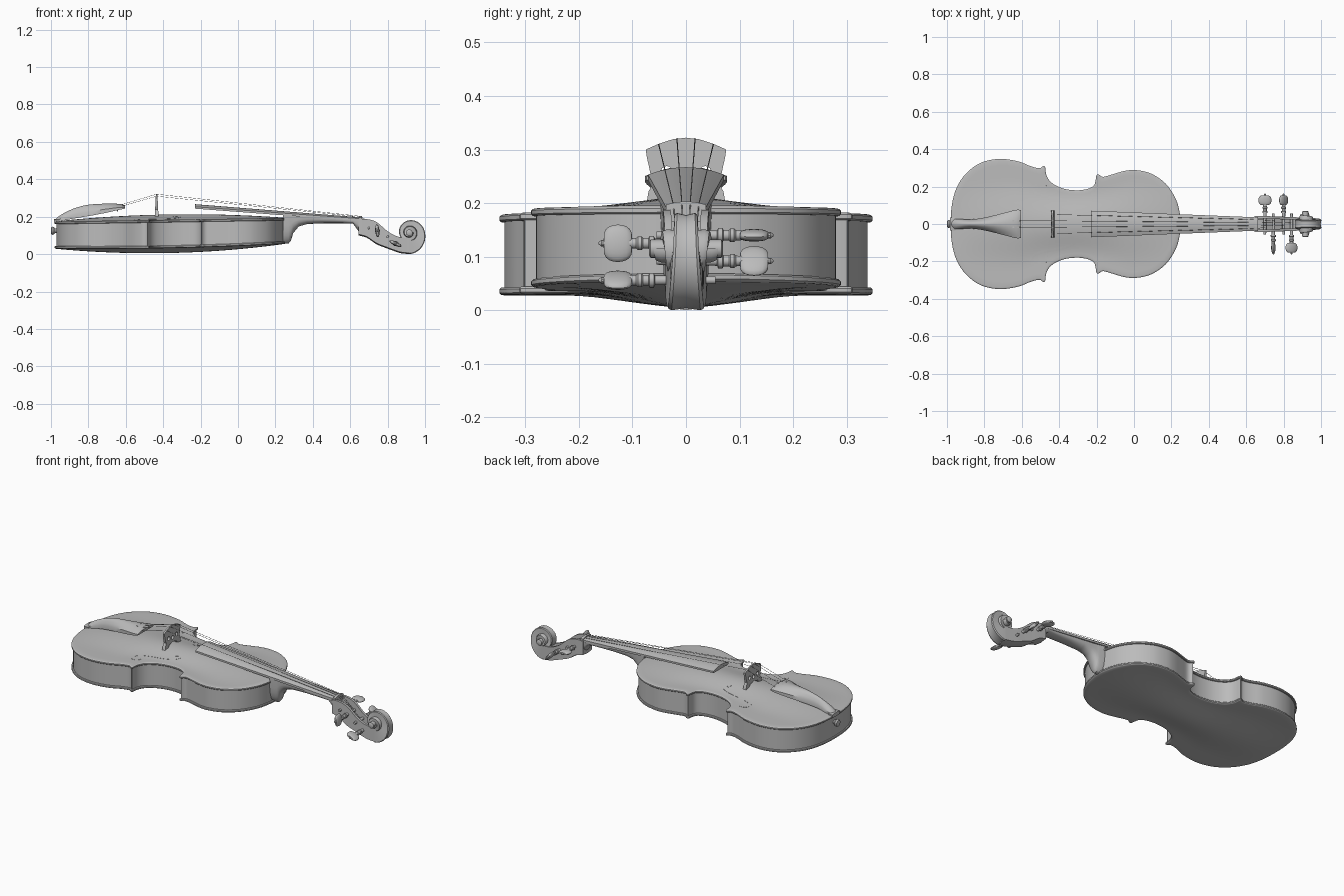
import bpy, bmesh, math
from mathutils import Vector, Matrix
from mathutils.bvhtree import BVHTree

cube = bpy.data.objects.get("Cube")
if cube:
    bpy.data.objects.remove(cube, do_unlink=True)

grey = bpy.data.materials.new("plain_grey")
grey.use_nodes = True
grey.diffuse_color = (0.5, 0.5, 0.5, 1)
grey.node_tree.nodes["Principled BSDF"].inputs["Base Color"].default_value = (0.5, 0.5, 0.5, 1)


def shade(ob, angle=35):
    ob.data.shade_smooth()
    ob.data.set_sharp_from_angle(angle=math.radians(angle))


def finish(name, bm, matrix=None):
    bmesh.ops.remove_doubles(bm, verts=bm.verts, dist=1e-5)
    bmesh.ops.recalc_face_normals(bm, faces=bm.faces)
    if matrix:
        bm.transform(matrix)
    me = bpy.data.meshes.new(name)
    bm.to_mesh(me)
    bm.free()
    me.materials.append(grey)
    ob = bpy.data.objects.new(name, me)
    bpy.context.collection.objects.link(ob)
    shade(ob)
    return ob


def loft(name, rings, caps=True, matrix=None):
    """Skin a list of equal closed rings."""
    bm = bmesh.new()
    vs = [[bm.verts.new(p) for p in r] for r in rings]
    n = len(vs[0])
    for a, b in zip(vs, vs[1:]):
        for i in range(n):
            j = (i + 1) % n
            bm.faces.new((a[i], a[j], b[j], b[i]))
    if caps:
        bm.faces.new(vs[0])
        bm.faces.new(vs[-1])
    return finish(name, bm, matrix)


def lathe(name, profile, matrix, sides=20):
    """Turn (position, radius) pairs about the local z axis."""
    ang = [2 * math.pi * i / sides for i in range(sides)]
    return loft(name, [[(r * math.cos(a), r * math.sin(a), h) for a in ang]
                       for h, r in profile], True, matrix)


def smooth_path(pts, steps, closed=False):
    """Catmull-Rom curve through the points."""
    pts = [Vector(p) for p in pts]
    n, out = len(pts), []
    get = (lambda i: pts[i % n]) if closed else (lambda i: pts[min(max(i, 0), n - 1)])
    for i in range(n if closed else n - 1):
        a, b, c, d = (get(i + k) for k in (-1, 0, 1, 2))
        for s in range(steps):
            t = s / steps
            out.append(0.5 * (2 * b + (c - a) * t + (2 * a - 5 * b + 4 * c - d) * t * t
                              + (3 * b - a - 3 * c + d) * t ** 3))
    return out if closed else out + [pts[-1]]


def cut(ob, cutter):
    mod = ob.modifiers.new("cut", 'BOOLEAN')
    mod.object, mod.solver = cutter, 'EXACT'
    bpy.context.view_layer.objects.active = ob
    bpy.ops.object.modifier_apply(modifier=mod.name)
    bpy.data.objects.remove(cutter, do_unlink=True)
    shade(ob)


# Body outline: lower bout, corner, waist, corner, upper bout
half = [(-.98, 0), (-.974, .1), (-.95, .19), (-.9, .268), (-.82, .327), (-.72, .348),
        (-.62, .335), (-.55, .308), (-.505, .298), (-.487, .309), (-.475, .305), (-.468, .26),
        (-.44, .22), (-.38, .19), (-.31, .18), (-.25, .187), (-.215, .206), (-.205, .235),
        (-.2, .262), (-.187, .264), (-.165, .252), (-.11, .267), (-.05, .284), (.01, .288),
        (.09, .27), (.17, .215), (.225, .13), (.246, .05), (.25, 0)]
outline = smooth_path(half + [(x, -y) for x, y in half[-2:0:-1]], 4, True)


def inset(d):
    n, out = len(outline), []
    for i, p in enumerate(outline):
        t = (outline[(i + 1) % n] - outline[i - 1]).normalized()
        out.append(p + Vector((t.y, -t.x)) * d)
    return out


def top_z(x): return .19 + .016 * x
def back_z(x): return .028 + .027 * (x + .75) ** 2


def bulge(x, y):
    """Arching of the plates: one along the middle, fading to zero at the rim."""
    width = .18 + .06 * min(1, ((x + .32) / .3) ** 2)
    along = max(0, 1 - ((x + .365) / .62) ** 2)
    return along * .5 * (1 + math.cos(math.pi * min(1, abs(y) / width)))


def plate(name, base, sign, rise):
    """Arched plate with a rounded rim; sign is the outward z direction."""
    inner = inset(.008)

    def arch(s, sink):
        ring = []
        for p in inner:
            spine = -.365 + (p.x + .365) * .65
            x, y = spine + (p.x - spine) * s, p.y * s
            ring.append((x, y, base(x) + sign * (rise * bulge(x, y) - sink)))
        return ring
    steps = [i / 12 for i in range(13)]
    rim = [[(p.x, p.y, base(p.x) - sign * dz) for p in inset(d)]
           for d, dz in ((.003, .001), (0, .004), (0, .011), (.003, .014))]
    return loft(name, [arch(s, 0) for s in steps] + rim + [arch(s, .014) for s in steps[::-1]], False)


plate("back_plate", back_z, -1, .026)
top_plate = plate("top_plate", top_z, 1, .028)
rib = inset(.009)
loft("ribs", [[(p.x, p.y, f(p.x) + d) for p in rib]
              for f, d in ((back_z, .008), (top_z, -.008))], False)

# Curled sound holes laid as thin plates on the arched top
surface = BVHTree.FromPolygons([v.co for v in top_plate.data.vertices],
                               [p.vertices for p in top_plate.data.polygons])
curl = [(-.503, .2), (-.512, .22), (-.538, .216), (-.548, .19), (-.525, .162), (-.46, .143),
        (-.39, .131), (-.34, .115), (-.316, .095), (-.326, .079), (-.347, .084)]
for side in (1, -1):
    path = smooth_path([(x, y * side) for x, y in curl], 4)
    rings = []
    for i, p in enumerate(path):
        t = (path[min(i + 1, len(path) - 1)] - path[max(i - 1, 0)]).normalized()
        u = abs(2 * i / (len(path) - 1) - 1)
        w = Vector((-t.y, t.x)) * (.008 if u < .75 else .008 + .012 * (u - .75))
        a, b = ((q.x, q.y, surface.ray_cast(Vector((q.x, q.y, 1)), Vector((0, 0, -1)))[0].z)
                for q in (p + w, p - w))
        rings.append([(q[0], q[1], q[2] + d) for q, d in
                      ((a, -.002), (b, -.002), (b, .001), (a, .001))])
    loft("left_sound_hole" if side > 0 else "right_sound_hole", rings)


# Fingerboard and tailpiece share a domed section
def domed(x, crest, low, w, drop):
    top = [(x, w * k / 5, crest - drop * (k / 5) ** 2) for k in range(-5, 6)]
    return top + [(x, w, low), (x, -w, low)]


loft("fingerboard", [domed(-.23, .267, .243, .071, .014), domed(.65, .197, .177, .036, .007)])
tail = [(-.98, .183, .168, .016), (-.95, .208, .176, .028), (-.88, .243, .19, .024),
        (-.8, .264, .203, .034), (-.7, .27, .222, .058), (-.63, .268, .238, .076),
        (-.605, .26, .243, .074)]
loft("tailpiece", [domed(x, zt, zb, w, (zt - zb) * .6) for x, zt, zb, w in
                   smooth_path(tail, 3)])
loft("saddle", [domed(x, .187, .165, .035, .004) for x in (-.985, -.955)])
along_x = Matrix.Rotation(math.pi / 2, 4, 'Y')
lathe("end_button", [(0, .01), (.002, .018), (.01, .022), (.018, .018), (.022, .012), (.05, .01)],
      Matrix.Translation((-1, 0, .125)) @ along_x)

# Neck with a curved heel
neck = [(.24, .055, .048), (.27, .056, .045), (.283, .072, .043), (.295, .112, .042),
        (.325, .148, .041), (.37, .161, .04), (.46, .165, .038), (.56, .165, .036),
        (.615, .163, .036), (.635, .135, .038), (.66, .1, .04)]
rings = []
for x, zb, w in neck:
    zt = .229 - .079 * x
    arc = [math.pi * k / 14 for k in range(15)]
    rings.append([(x, -w * math.cos(a), zt - (zt - zb) * abs(math.sin(a)) ** .7) for a in arc])
loft("neck", rings)
loft("nut", [domed(x, .203, .165, .037, .006) for x in (.648, .664)])

# Hollow pegbox
box = [(.645, .186, .1, .043), (.69, .187, .087, .043), (.74, .172, .053, .041),
       (.79, .13, .033, .039), (.83, .104, .018, .038), (.87, .09, .005, .036), (.918, .085, 0, .034)]
rings = []
for x, zt, zb, w in smooth_path(box, 3):
    i, floor = w - .014, zb + (zt - zb) * .35
    rings.append([(x, -w, zt), (x, -w, zb + .006), (x, 0, zb), (x, w, zb + .006), (x, w, zt),
                  (x, i, zt), (x, i, floor), (x, -i, floor), (x, -i, zt)])
loft("pegbox", rings)

# Scroll: a spiral that narrows and widens sideways towards its eye
spiral = [(.115, .034), (.084, .024), (.066, .021), (.055, .026), (.048, .033), (.042, .04),
          (.036, .045), (.031, .05), (.026, .056), (.022, .06)]
rings = []
for i, (r, w) in enumerate(smooth_path(spiral, 10)):
    a = -math.pi / 2 + i * math.pi / 20
    ca, sa = math.cos(a), math.sin(a)
    rings.append([(.916 + q * ca, y, .115 + q * sa) for q, y in
                  ((r, w * .8), (r - .004, w), (0, w), (0, -w), (r - .004, -w), (r, -w * .8),
                   (r - .004, 0))])
loft("scroll", rings)
across = Matrix.Rotation(-math.pi / 2, 4, 'X')
lathe("scroll_eye", [(-.069, .012), (-.066, .017), (.066, .017), (.069, .012)],
      Matrix.Translation((.916, 0, .115)) @ across)

# Tuning pegs with flat heads
shaft = [(-.055, .007), (.058, .009), (.06, .014), (.068, .014), (.07, .01), (.08, .01),
         (.083, .013), (.09, .013), (.093, .01), (.108, .009)]
for k, (x, z, side, turn) in enumerate([(.7, .14, 1, 5), (.745, .125, -1, 85),
                                        (.8, .092, 1, 50), (.842, .056, -1, 25)]):
    m = (Matrix.Translation((x, 0, z)) @ Matrix.Rotation(-side * math.pi / 2, 4, 'X')
         @ Matrix.Rotation(math.radians(turn * side), 4, 'Z'))
    lathe(f"peg_shaft_{k + 1}", shaft, m, 16)
    arc = [math.pi * i / 10 for i in range(11)]
    lathe(f"peg_head_{k + 1}", [(.127 - .027 * math.cos(a), .001 + .034 * abs(math.sin(a)) ** .5)
                                for a in arc], m @ Matrix.Diagonal((1, .32, 1, 1)))
    lathe(f"peg_tip_{k + 1}", [(.15, .006), (.158, .006), (.163, .002)], m, 10)

# Bridge with feet, waist and cut-outs
right = [(0, .322), (.025, .319), (.05, .311), (.075, .3), (.073, .285), (.069, .268), (.066, .252),
         (.06, .238), (.07, .222), (.074, .197), (.046, .197), (.036, .218), (0, .228)]
face = right + [(-y, z) for y, z in right[-2:0:-1]]
bridge = loft("bridge", [[(-.435 + s * (.004 + (.322 - z) * .05), y, z) for y, z in face]
                         for s in (-1, 1)])
for y, z, r in ((0, .252, .011), (.036, .258, .011), (-.036, .258, .011)):
    cut(bridge, lathe("bridge_cutter", [(-.04, r), (.04, r)],
                      Matrix.Translation((-.435, y, z)) @ along_x, 14))

# Strings and their tuners
for k, u in enumerate((-1.5, -.5, .5, 1.5)):
    pts = [Vector(p) for p in ((-.635, u * .034, .262 - .004 * u * u), (-.435, u * .034, .322 - .0055 * u * u),
                               (.656, u * .016, .203 - .002 * u * u),
                               ((.7, .8, .842, .745)[k], u * .012, (.147, .098, .062, .132)[k]))]
    ang = [2 * math.pi * i / 6 for i in range(6)]
    loft(f"string_{k + 1}", [[p + Vector((0, .001 * math.cos(a), .001 * math.sin(a)))
                              for a in ang] for p in pts])
    lathe(f"fine_tuner_{k + 1}", [(-.02, .003), (.003, .003), (.004, .005), (.007, .005)],
          Matrix.Translation((-.645, u * .034, .264 - .007 * u * u)), 10)
